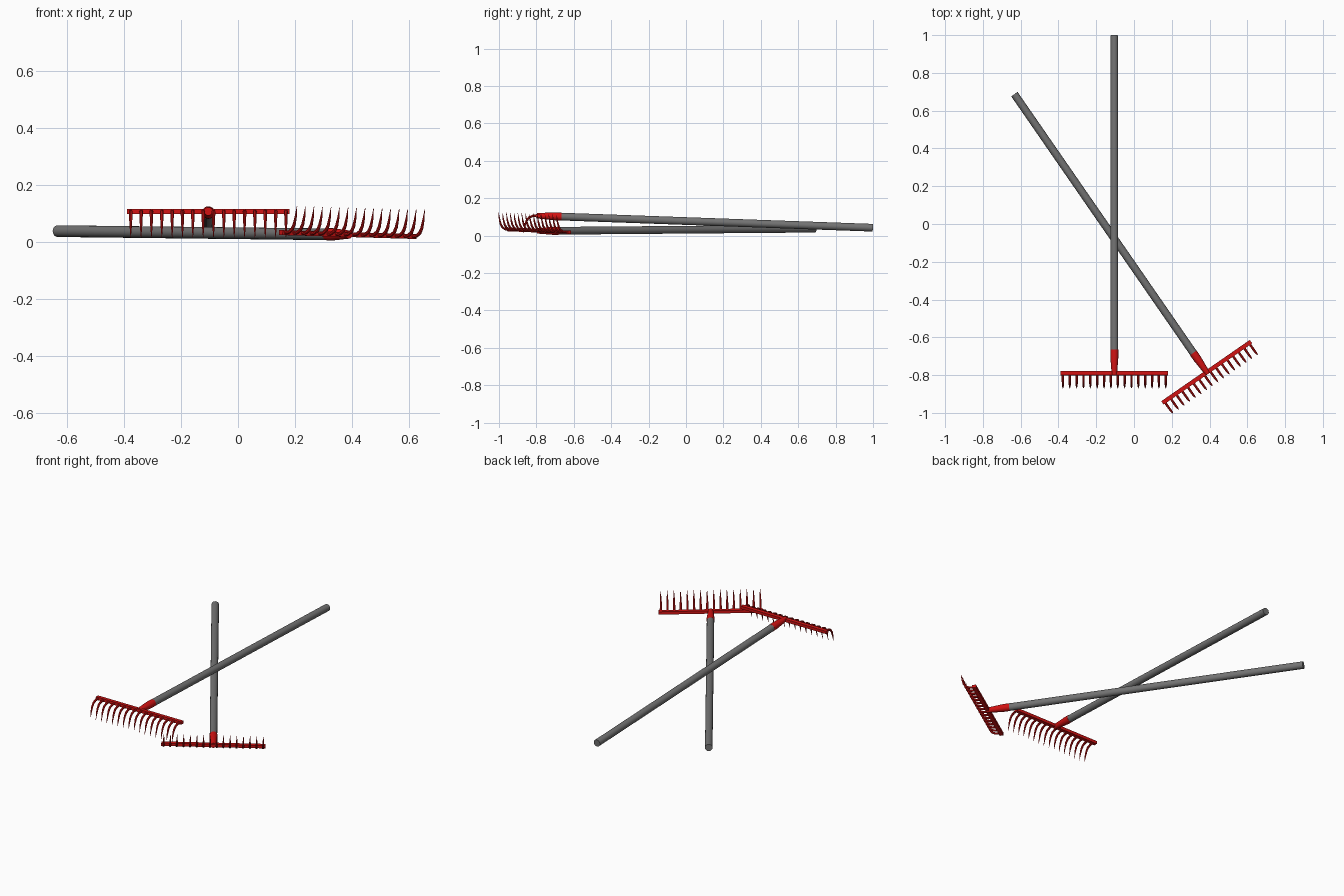
import bpy, bmesh, math
from mathutils import Vector, Matrix

cube = bpy.data.objects.get("Cube")
if cube:
    bpy.data.objects.remove(cube)


def material(name, color):
    m = bpy.data.materials.new(name)
    m.use_nodes = True
    m.diffuse_color = color
    m.node_tree.nodes["Principled BSDF"].inputs["Base Color"].default_value = color
    return m


RED = material("red_paint", (0.64, 0.006, 0.006, 1))
GREY = material("grey_handle", (0.17, 0.17, 0.17, 1))


def tube(bm, path, radii, sides):
    """Skin a row of rings along a path lying in a plane of constant x."""
    rings = []
    for i, p in enumerate(path):
        t = (path[min(i + 1, len(path) - 1)] - path[max(i - 1, 0)]).normalized()
        u = Vector((1, 0, 0))
        v = t.cross(u)
        rings.append([bm.verts.new(p + radii[i] * (u * math.cos(a) + v * math.sin(a)))
                      for a in (math.tau * k / sides for k in range(sides))])
    for a, b in zip(rings, rings[1:]):
        for k in range(sides):
            n = (k + 1) % sides
            bm.faces.new((a[k], a[n], b[n], b[k]))
    bm.faces.new(rings[0])
    bm.faces.new(rings[-1])


def finish(bm, name, mat, matrix):
    bmesh.ops.recalc_face_normals(bm, faces=bm.faces)
    me = bpy.data.meshes.new(name)
    bm.to_mesh(me)
    bm.free()
    me.materials.append(mat)
    ob = bpy.data.objects.new(name, me)
    bpy.context.collection.objects.link(ob)
    ob.matrix_world = matrix
    bpy.ops.object.select_all(action='DESELECT')
    ob.select_set(True)
    bpy.context.view_layer.objects.active = ob
    bpy.ops.object.shade_smooth_by_angle(angle=math.radians(40))


def rod(name, mat, matrix, profile, sides=20):
    """Round part along y from (y, radius) pairs."""
    bm = bmesh.new()
    tube(bm, [Vector((0, y, 0)) for y, r in profile], [r for y, r in profile], sides)
    finish(bm, name, mat, matrix)


LENGTH, TINES, SPACING = 1.79, 16, 0.0363
# forward reach, drop and radius along one tine
TINE = [(0, 0, .0065), (.03, .002, .0065), (.05, .012, .0062),
        (.062, .03, .0055), (.07, .056, .004), (.077, .094, .0007)]


def rake(label, head, end, side):
    # frame with y along the handle and z away from the tines
    y = (Vector(end) - Vector(head)).normalized()
    z = Vector(side).cross(y).normalized()
    x = y.cross(z)
    matrix = Matrix.Translation(head) @ Matrix((x, y, z)).transposed().to_4x4()

    rod(label + "_handle", GREY, matrix, [(0.12, 0.0205), (LENGTH, 0.0205)])
    rod(label + "_socket", RED, matrix,
        [(-0.008, 0.0145), (0.03, 0.017), (0.09, 0.0215), (0.125, 0.0215)])

    # head bar
    bm = bmesh.new()
    bmesh.ops.create_cube(bm, size=1)
    bmesh.ops.scale(bm, vec=(0.57, 0.022, 0.017), verts=bm.verts)
    finish(bm, label + "_head_bar", RED, matrix)

    # curved tines
    bm = bmesh.new()
    for i in range(TINES):
        px = (i - (TINES - 1) / 2) * SPACING
        tube(bm, [Vector((px, -f, -d)) for f, d, r in TINE], [r for f, d, r in TINE], 8)
    finish(bm, label + "_tines", RED, matrix)


# one rake with tines down, resting across one with tines up
rake("upper_rake", (-0.104, -0.79, 0.106), (-0.104, 1.0, 0.042), (1, 0, 0))
rake("lower_rake", (0.385, -0.785, 0.025), (-0.635, 0.69, 0.037), (-0.822, -0.569, 0.024))
